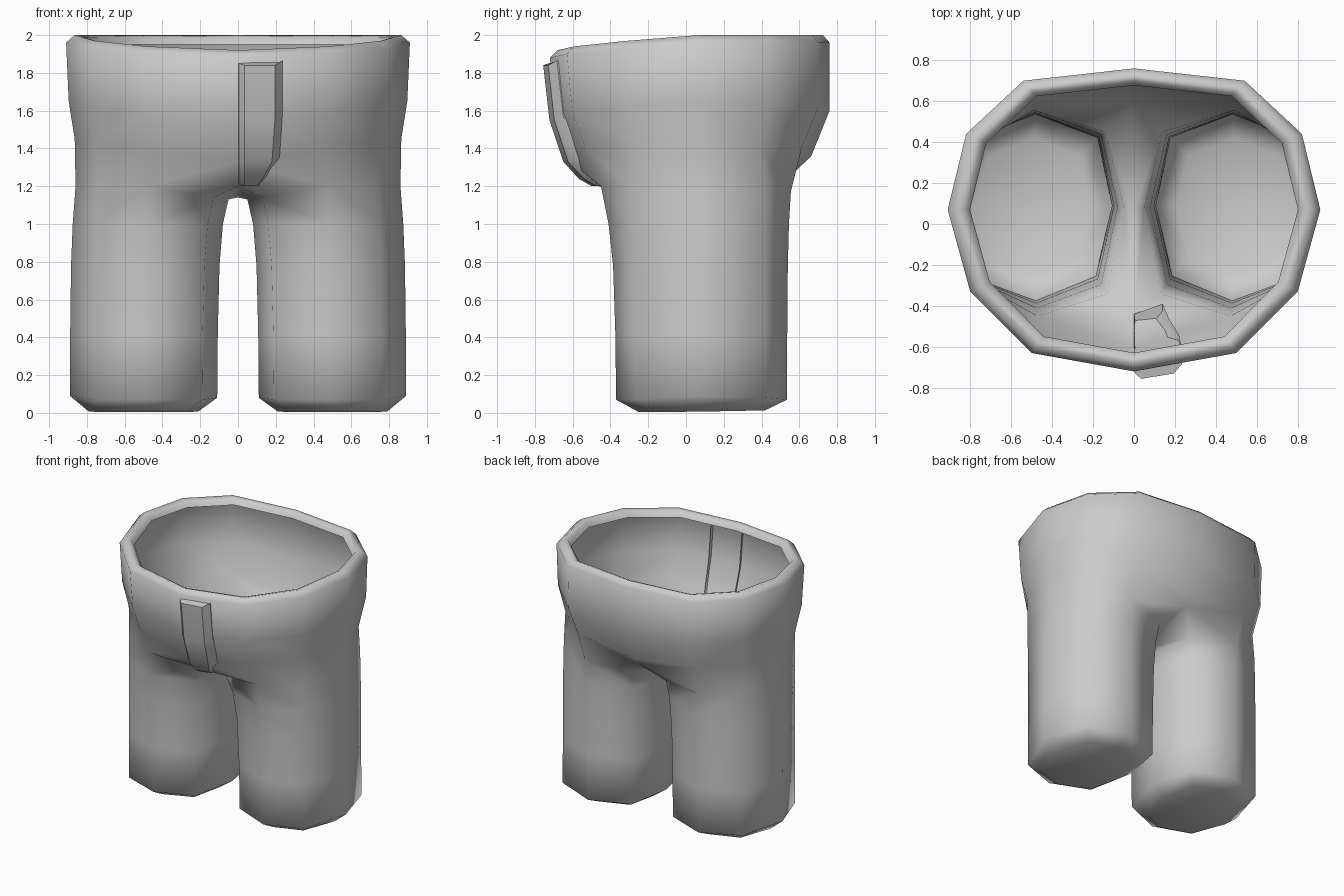
import bpy
import bmesh
import math
from mathutils import Vector

cube = bpy.data.objects.get("Cube")
if cube:
    bpy.data.objects.remove(cube)

cloth = bpy.data.materials.new("grey_cloth")
cloth.use_nodes = True
grey = (0.6, 0.6, 0.6, 1)
cloth.diffuse_color = grey
cloth.node_tree.nodes["Principled BSDF"].inputs["Base Color"].default_value = grey


def finish(bm, name, angle):
    """Turn a bmesh into a smooth shaded object."""
    bmesh.ops.recalc_face_normals(bm, faces=bm.faces)
    mesh = bpy.data.meshes.new(name)
    bm.to_mesh(mesh)
    bm.free()
    mesh.materials.append(cloth)
    obj = bpy.data.objects.new(name, mesh)
    bpy.context.collection.objects.link(obj)
    bpy.ops.object.select_all(action="DESELECT")
    obj.select_set(True)
    bpy.context.view_layer.objects.active = obj
    bpy.ops.object.shade_smooth_by_angle(angle=math.radians(angle))
    return obj


def add_ring(bm, points):
    return [bm.verts.new(p) for p in points]


def bridge(bm, a, b, closed=False):
    count = len(a)
    for i in range(count if closed else count - 1):
        j = (i + 1) % count
        bm.faces.new((a[i], a[j], b[j], b[i]))


# Left half of the waistband, from centre front round to centre back
MID = 0.07
waist = [Vector(p) for p in (
    (0, -.72, 1.88), (.5, -.63, 1.9), (.8, -.33, 1.93), (.91, MID, 1.96),
    (.82, .44, 1.96), (.54, .7, 1.96), (0, .76, 1.96))]


def waist_ring(sx, front, back, heights=None, lift=0):
    """Scaled copy of the waistband, with its own heights or a lift."""
    ring = []
    for i, p in enumerate(waist):
        sy = front if p.y < MID else back
        z = heights[i] if heights else p.z + lift
        ring.append((p.x * sx, MID + (p.y - MID) * sy, z))
    return ring


bm = bmesh.new()

# Folded rim, waist and hips
hips = [add_ring(bm, r) for r in (
    waist_ring(.88, .885, .88, lift=-.01),
    waist_ring(.905, .91, .91, lift=.03),
    waist_ring(.95, .95, .95, lift=.04),
    waist_ring(1, 1, 1),
    waist_ring(.985, .962, 1, (1.58, 1.6, 1.62, 1.65, 1.64, 1.62, 1.6)),
    waist_ring(.95, .86, .86, (1.33, 1.4, 1.42, 1.45, 1.42, 1.4, 1.36)))]
for a, b in zip(hips, hips[1:]):
    bridge(bm, a, b)

# Leg opening: five outer points from the hips, three inner points
thigh = [Vector(p) for p in (
    (.47, -.45, 1.2), (.74, -.3, 1.2), (.86, MID, 1.2), (.77, .42, 1.2),
    (.49, .555, 1.17), (.14, .45, 1.14), (.05, .08, 1.13), (.13, -.34, 1.14))]
hem = [Vector(p) for p in (
    (.48, -.37, .07), (.76, -.27, .07), (.89, MID, .09), (.78, .42, .08),
    (.48, .535, .07), (.18, .42, .07), (.11, .09, .08), (.19, -.25, .07))]
top = add_ring(bm, thigh)
bridge(bm, hips[-1][1:6], top[:5])

# Crotch seam
low = hips[-1]
front, middle, back = add_ring(
    bm, ((0, -.46, 1.2), (0, .08, 1.14), (0, .58, 1.28)))
for corners in (
        (low[0], low[1], top[0], front), (low[5], low[6], back, top[4]),
        (front, top[0], top[7]), (front, top[7], top[6], middle),
        (middle, top[6], top[5], back), (back, top[5], top[4])):
    bm.faces.new(corners)

# Leg tube, with a chamfered closed end
last = top
for z, blend in ((1, .5), (.78, .2), (.42, .05), (None, 0)):
    points = [h.lerp(t, blend) for h, t in zip(hem, thigh)]
    if z:
        for p in points:
            p.z = z
    ring = add_ring(bm, points)
    bridge(bm, last, ring, True)
    last = ring
centre = Vector((.5, .085, 0))
sole = []
for p in hem:
    q = centre.lerp(p, .74)
    q.z = .005 + .02 * max(0, q.y)
    sole.append(q)
ring = add_ring(bm, sole)
bridge(bm, last, ring, True)
bm.faces.new(ring)

# Mirror to the right half and weld the centre seam
bmesh.ops.mirror(bm, geom=bm.verts[:] + bm.edges[:] + bm.faces[:],
                 axis="X", merge_dist=.001)
bmesh.ops.remove_doubles(bm, verts=bm.verts, dist=.001)
finish(bm, "trousers", 75)

# Raised fly flap: height, body depth at the centre, width
bm = bmesh.new()
rows = []
for z, y, width in ((1.85, -.718, .235), (1.56, -.685, .235),
                    (1.34, -.612, .22), (1.25, -.53, .17), (1.21, -.46, .14)):
    rows.append(add_ring(bm, (
        (0, y + .02, z), (.005, y - .012, z), (.035, y - .038, z - .01),
        (width - .04, y - .012, z - .01), (width, y + .035, z + .015),
        (width, y + .07, z + .015))))
for a, b in zip(rows, rows[1:]):
    bridge(bm, a, b)
bm.faces.new(rows[0])
bm.faces.new(rows[-1])
finish(bm, "fly_flap", 30)
